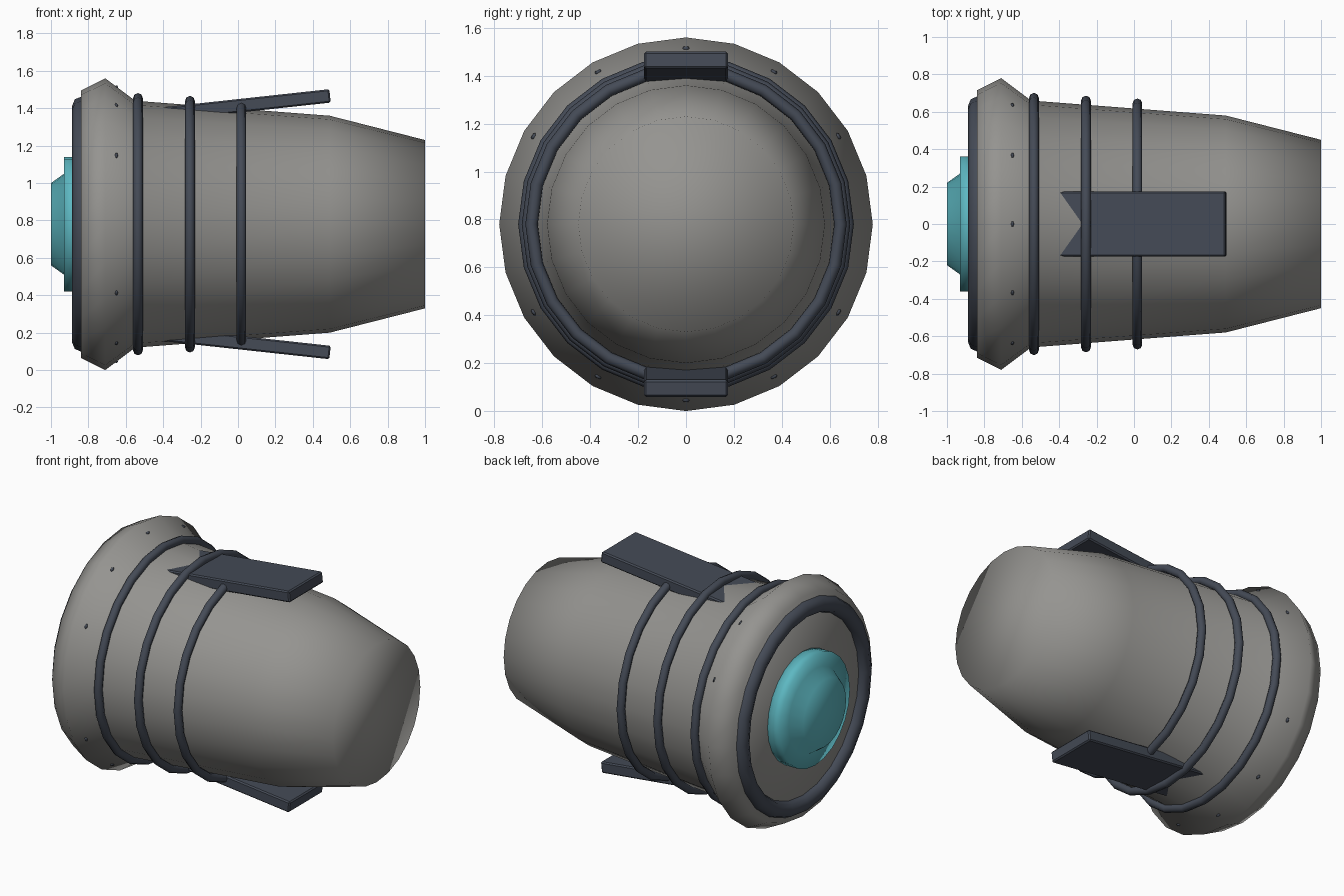
import bpy, bmesh, math
from mathutils import Matrix, Vector

AXIS_Z = 0.78
SIDES = 24

cube = bpy.data.objects.get("Cube")
if cube:
    bpy.data.objects.remove(cube, do_unlink=True)


def material(name, rgb):
    mat = bpy.data.materials.new(name)
    mat.use_nodes = True
    mat.diffuse_color = (*rgb, 1)
    shader = next(n for n in mat.node_tree.nodes if n.type == 'BSDF_PRINCIPLED')
    shader.inputs["Base Color"].default_value = (*rgb, 1)
    return mat


grey = material("hull grey", (0.30, 0.295, 0.28))
slate = material("dark slate", (0.058, 0.069, 0.093))
cyan = material("glow cyan", (0.11, 0.48, 0.54))


def finish(name, bm, mat, smooth=True):
    bmesh.ops.recalc_face_normals(bm, faces=bm.faces)
    for face in bm.faces:
        face.smooth = smooth
    mesh = bpy.data.meshes.new(name)
    bm.to_mesh(mesh)
    bm.free()
    mesh.materials.append(mat)
    obj = bpy.data.objects.new(name, mesh)
    bpy.context.collection.objects.link(obj)
    obj.location.z = AXIS_Z
    return obj


def lathe(name, profile, mat, closed=False):
    """Turn (x, radius) points about the x axis; cap the ends, or loop the profile."""
    bm = bmesh.new()
    loops = []
    for x, r in profile:
        angles = [math.tau * i / SIDES for i in range(SIDES)]
        loops.append([bm.verts.new((x, r * math.sin(a), r * math.cos(a))) for a in angles])
    pairs = list(zip(loops, loops[1:]))
    if closed:
        pairs.append((loops[-1], loops[0]))
    else:
        bm.faces.new(loops[0])
        bm.faces.new(loops[-1])
    for a, b in pairs:
        for i in range(SIDES):
            j = (i + 1) % SIDES
            bm.faces.new((a[i], a[j], b[j], b[i]))
    return finish(name, bm, mat)


def ring(name, x, major, minor):
    steps = [math.tau * i / 8 for i in range(8)]
    section = [(x + minor * math.cos(a), major + minor * math.sin(a)) for a in steps]
    lathe(name, section, slate, closed=True)


# Tapered hull with a flared lip
lathe("hull", [(-0.84, 0.715), (-0.71, 0.78), (-0.55, 0.66), (0.49, 0.58), (1, 0.45)], grey)

# Stepped glowing lens
lathe("lens", [(-0.84, 0.36), (-0.93, 0.36), (-0.93, 0.27), (-1, 0.22)], cyan)

# Lip ring and hoops around the hull
ring("lip_ring", -0.835, 0.63, 0.053)
for i, (x, radius) in enumerate([(-0.535, 0.675), (-0.257, 0.66), (0.018, 0.645)]):
    ring(f"hoop_{i + 1}", x, radius, 0.026)

# Slanted fins above and below
for name, side in (("top_fin", 1), ("bottom_fin", -1)):
    bm = bmesh.new()
    bmesh.ops.create_cube(bm, size=1)
    bmesh.ops.scale(bm, vec=Vector((1.0, 0.35, 0.072)), verts=bm.verts)
    bmesh.ops.bevel(bm, geom=bm.edges[:], offset=0.008, segments=1, affect='EDGES')
    place = Matrix.Translation((-0.005, 0, side * 0.632)) @ Matrix.Rotation(-side * math.radians(6.2), 4, 'Y')
    bmesh.ops.transform(bm, matrix=place, verts=bm.verts)
    finish(name, bm, slate, smooth=False)

# Small bolts on the lip's rear slope, none at the flanks
bm = bmesh.new()
for i in range(12):
    if i % 6 == 3:
        continue
    place = (Matrix.Rotation(math.tau * i / 12, 4, 'X') @ Matrix.Translation((-0.65, 0, 0.735))
             @ Matrix.Rotation(math.radians(37), 4, 'Y') @ Matrix.Diagonal((0.01, 0.017, 0.007, 1)))
    bmesh.ops.create_icosphere(bm, subdivisions=1, radius=1, matrix=place)
finish("lip_bolts", bm, slate)
